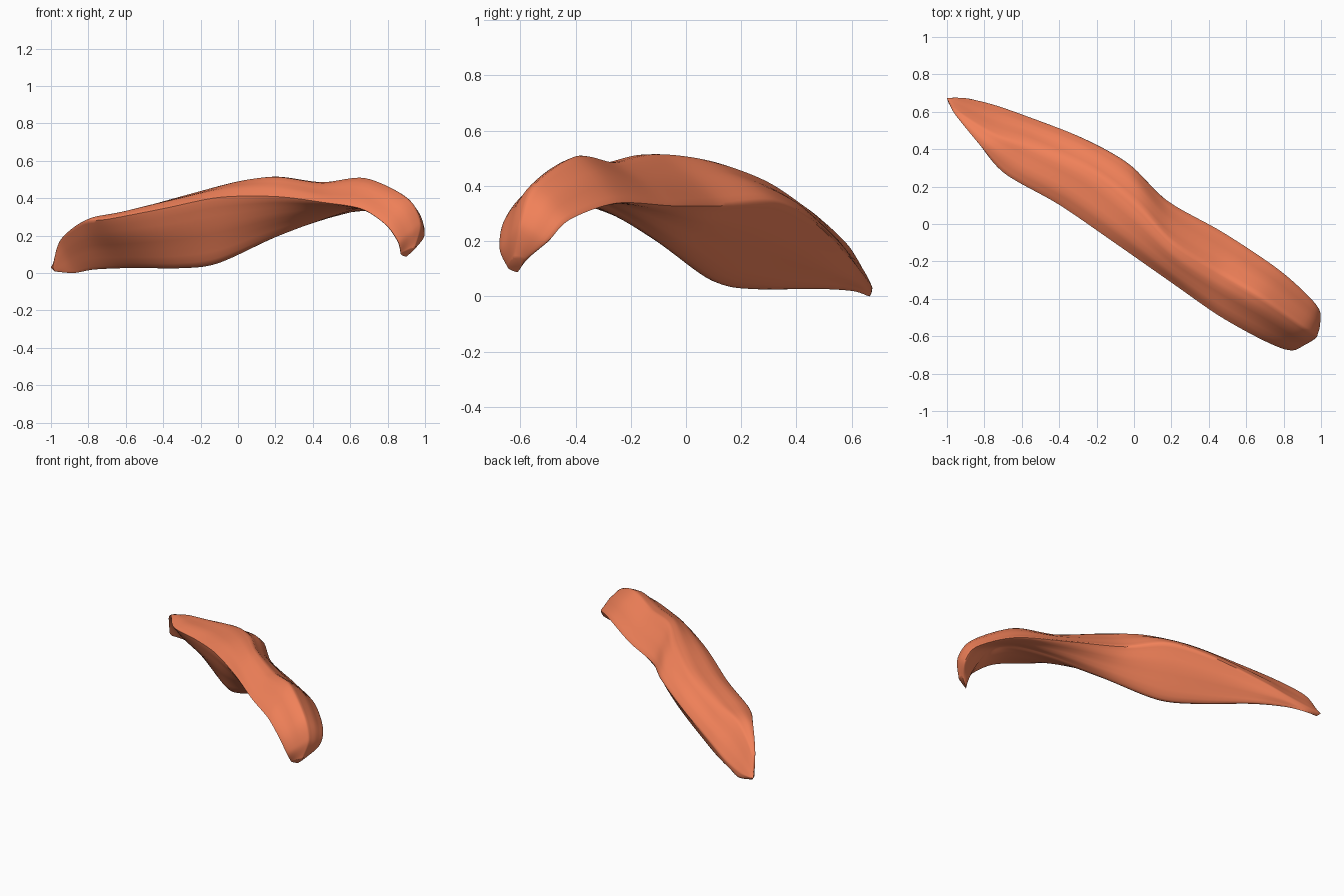
import bpy, bmesh, math
from mathutils import Vector

if "Cube" in bpy.data.objects:
    bpy.data.objects.remove(bpy.data.objects["Cube"])

# Four lengthwise rails, running from the thick left end to the hooked tip
FRONT = [(-.99, .645, .04), (-.95, .58, .18), (-.83, .43, .28), (-.69, .27, .30),
         (-.40, .105, .355), (-.10, -.10, .415), (.20, -.31, .42), (.45, -.485, .39),
         (.66, -.605, .355), (.79, -.665, .27), (.855, -.675, .18), (.87, -.645, .115)]
CREST = [(-.995, .66, .05), (-.93, .60, .18), (-.75, .49, .29), (-.53, .41, .35),
         (-.22, .26, .44), (.02, .07, .505), (.21, -.12, .53), (.45, -.27, .50),
         (.68, -.40, .52), (.90, -.55, .415), (.975, -.60, .28), (.945, -.625, .15)]
BACK = [(-1, .675, .04), (-.90, .67, .055), (-.75, .635, .10), (-.60, .585, .16),
        (-.28, .46, .28), (-.03, .32, .35), (.18, .12, .34), (.48, -.05, .34),
        (.78, -.25, .35), (.965, -.42, .29), (.995, -.50, .21), (.95, -.585, .145)]
KEEL = [(-.98, .655, .02), (-.88, .66, .015), (-.77, .60, .035), (-.58, .48, .04),
        (-.32, .27, .035), (-.11, .11, .06), (.20, -.08, .20), (.48, -.23, .305),
        (.70, -.37, .37), (.80, -.49, .36), (.875, -.56, .22), (.90, -.61, .10)]


def hermite(p0, p1, p2, p3, t, k):
    m1, m2 = (p2 - p0) * k, (p3 - p1) * k
    return (p1 * (2*t**3 - 3*t**2 + 1) + m1 * (t**3 - 2*t**2 + t)
            + p2 * (3*t**2 - 2*t**3) + m2 * (t**3 - t**2))


def along(rail, steps):
    """Smooth open curve through a rail."""
    p = [Vector(q) for q in rail]
    n = len(p)
    pts = []
    for i in range(n - 1):
        a, d = p[max(i - 1, 0)], p[min(i + 2, n - 1)]
        pts += [hermite(a, p[i], p[i + 1], d, j / steps, .45) for j in range(steps)]
    return pts + [p[-1]]


def around(c, steps):
    """Rounded closed cross-section through four corners."""
    return [hermite(c[i - 1], c[i], c[(i + 1) % 4], c[(i + 2) % 4], j / steps, .27)
            for i in range(4) for j in range(steps)]


# Loft rounded sections along the rails, with shallow lengthwise fibre grooves
bm = bmesh.new()
rings = []
sections = list(zip(*[along(r, 8) for r in (FRONT, CREST, BACK, KEEL)]))
for s, corners in enumerate(sections):
    ring = around(corners, 10)
    mid = sum(ring, Vector()) / len(ring)
    fade = math.sin(math.pi * s / (len(sections) - 1))
    for i, p in enumerate(ring):
        wave = math.sin(i * 1.57 + s * .05) + .6 * math.sin(i * .94 - s * .08)
        ring[i] = p + (p - mid).normalized() * wave * .003 * fade
    rings.append([bm.verts.new(p) for p in ring])
for r0, r1 in zip(rings, rings[1:]):
    for i in range(len(r0)):
        j = (i + 1) % len(r0)
        bm.faces.new((r0[i], r0[j], r1[j], r1[i]))
bm.faces.new(rings[0])
bm.faces.new(rings[-1])
bmesh.ops.recalc_face_normals(bm, faces=bm.faces)

# Stand the strap on the ground
low = min(v.co.z for v in bm.verts)
bmesh.ops.translate(bm, verts=bm.verts, vec=(0, 0, -low))

mesh = bpy.data.meshes.new("muscle_strap")
bm.to_mesh(mesh)
bm.free()
strap = bpy.data.objects.new("muscle_strap", mesh)
bpy.context.collection.objects.link(strap)
bpy.context.view_layer.objects.active = strap
strap.select_set(True)
bpy.ops.object.shade_smooth_by_angle(angle=math.radians(50))

mat = bpy.data.materials.new("muscle_orange")
mat.diffuse_color = (.88, .22, .10, 1)
mat.use_nodes = True
mat.node_tree.nodes["Principled BSDF"].inputs["Base Color"].default_value = mat.diffuse_color
mesh.materials.append(mat)
